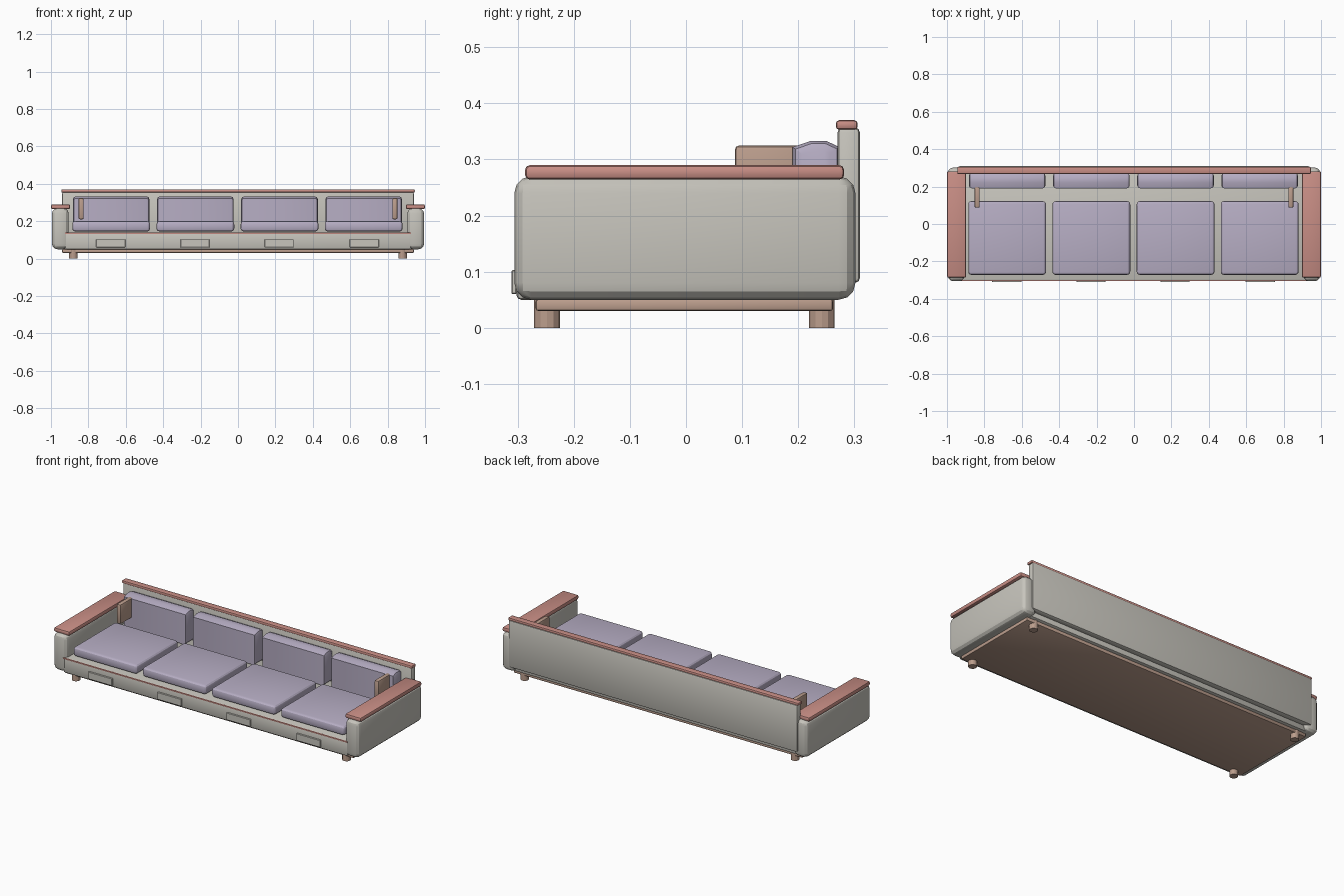
import bpy, bmesh, math

if "Cube" in bpy.data.objects:
    bpy.data.objects.remove(bpy.data.objects["Cube"])


def material(name, rgb):
    m = bpy.data.materials.new(name)
    m.diffuse_color = (*rgb, 1)
    m.use_nodes = True
    m.node_tree.nodes["Principled BSDF"].inputs["Base Color"].default_value = m.diffuse_color
    return m


FABRIC = material("warm grey fabric", (0.57, 0.555, 0.505))
TRIM = material("dusty pink trim", (0.58, 0.27, 0.235))
CUSHION = material("lavender cushion", (0.47, 0.42, 0.55))
WOOD = material("tan wood", (0.50, 0.34, 0.265))


def finish(bm, name, mat, bevel=0, segments=2):
    """Turn a bmesh into an object with rounded edges."""
    me = bpy.data.meshes.new(name)
    if bevel:
        sharp = [e for e in bm.edges if e.calc_face_angle(0) > math.radians(40)]
        bmesh.ops.bevel(bm, geom=sharp, offset=bevel, segments=segments,
                        profile=0.5, affect='EDGES', clamp_overlap=True)
    bmesh.ops.recalc_face_normals(bm, faces=bm.faces[:])
    bm.to_mesh(me)
    bm.free()
    me.materials.append(mat)
    ob = bpy.data.objects.new(name, me)
    bpy.context.collection.objects.link(ob)
    bpy.ops.object.select_all(action='DESELECT')
    ob.select_set(True)
    bpy.context.view_layer.objects.active = ob
    bpy.ops.object.shade_smooth_by_angle(angle=math.radians(25))
    return ob


def box(name, x, y, z, mat, bevel=0, segments=2):
    """Box from (min, max) ranges."""
    bm = bmesh.new()
    bmesh.ops.create_cube(bm, size=1)
    for v in bm.verts:
        v.co = [r[0] + (c + 0.5) * (r[1] - r[0]) for c, r in zip(v.co, (x, y, z))]
    return finish(bm, name, mat, bevel, segments)


def extrude_x(name, profile, x, mat, bevel):
    """Side profile of (y, z) points extruded across x."""
    bm = bmesh.new()
    face = bm.faces.new([bm.verts.new((x[0], y, z)) for y, z in profile])
    out = bmesh.ops.extrude_face_region(bm, geom=[face])
    for v in out["geom"]:
        if isinstance(v, bmesh.types.BMVert):
            v.co.x = x[1]
    return finish(bm, name, mat, bevel)


def leg(name, x, y):
    bm = bmesh.new()
    bmesh.ops.create_cone(bm, cap_ends=True, segments=12, radius1=0.023,
                          radius2=0.023, depth=0.05)
    bmesh.ops.translate(bm, vec=(x, y, 0.025), verts=bm.verts[:])
    return finish(bm, name, WOOD)


# Plinth, seat base and front piping
box("plinth", (-0.94, 0.94), (-0.268, 0.262), (0.03, 0.051), WOOD, 0.005)
box("seat_base", (-0.925, 0.925), (-0.302, 0.28), (0.05, 0.14), FABRIC, 0.008)
box("front_piping", (-0.925, 0.925), (-0.306, -0.298), (0.131, 0.139), TRIM, 0.002)

# Backrest and its top rail
box("backrest", (-0.94, 0.94), (0.27, 0.31), (0.08, 0.357), FABRIC, 0.009)
box("back_rail", (-0.945, 0.945), (0.267, 0.306), (0.353, 0.37), TRIM, 0.006)

# Arms, arm rails, side panels and legs, mirrored left and right
for side, s in (("left", -1), ("right", 1)):
    def span(a, b):
        return tuple(sorted((s * a, s * b)))
    box(side + "_arm", span(0.905, 0.995), (-0.306, 0.302), (0.05, 0.27), FABRIC, 0.03, 3)
    box(side + "_arm_rail", span(0.897, 1.0), (-0.287, 0.282), (0.264, 0.29), TRIM, 0.009)
    box(side + "_wood_panel", span(0.825, 0.853), (0.087, 0.21), (0.21, 0.325), WOOD, 0.008)
    for end, y in (("front", -0.248), ("back", 0.242)):
        leg(f"{side}_{end}_leg", s * 0.88, y)

# Seat cushions and crowned back cushions
back_profile = [(0.19, 0.145), (0.274, 0.145), (0.274, 0.322),
                (0.25, 0.333), (0.222, 0.333), (0.19, 0.322)]
for i in range(4):
    cx = -0.678 + i * 0.45
    x = (cx - 0.208, cx + 0.208)
    box(f"seat_cushion_{i + 1}", x, (-0.272, 0.122), (0.145, 0.2), CUSHION, 0.017, 3)
    xb = (cx - 0.205, cx + 0.205)
    extrude_x(f"back_cushion_{i + 1}", back_profile, xb, CUSHION, 0.017)

# Thin plates along the front of the base
for i, cx in enumerate((-0.68, -0.23, 0.22, 0.675)):
    box(f"front_plate_{i + 1}", (cx - 0.078, cx + 0.078), (-0.311, -0.3015),
        (0.06, 0.103), FABRIC, 0.002, 1)
